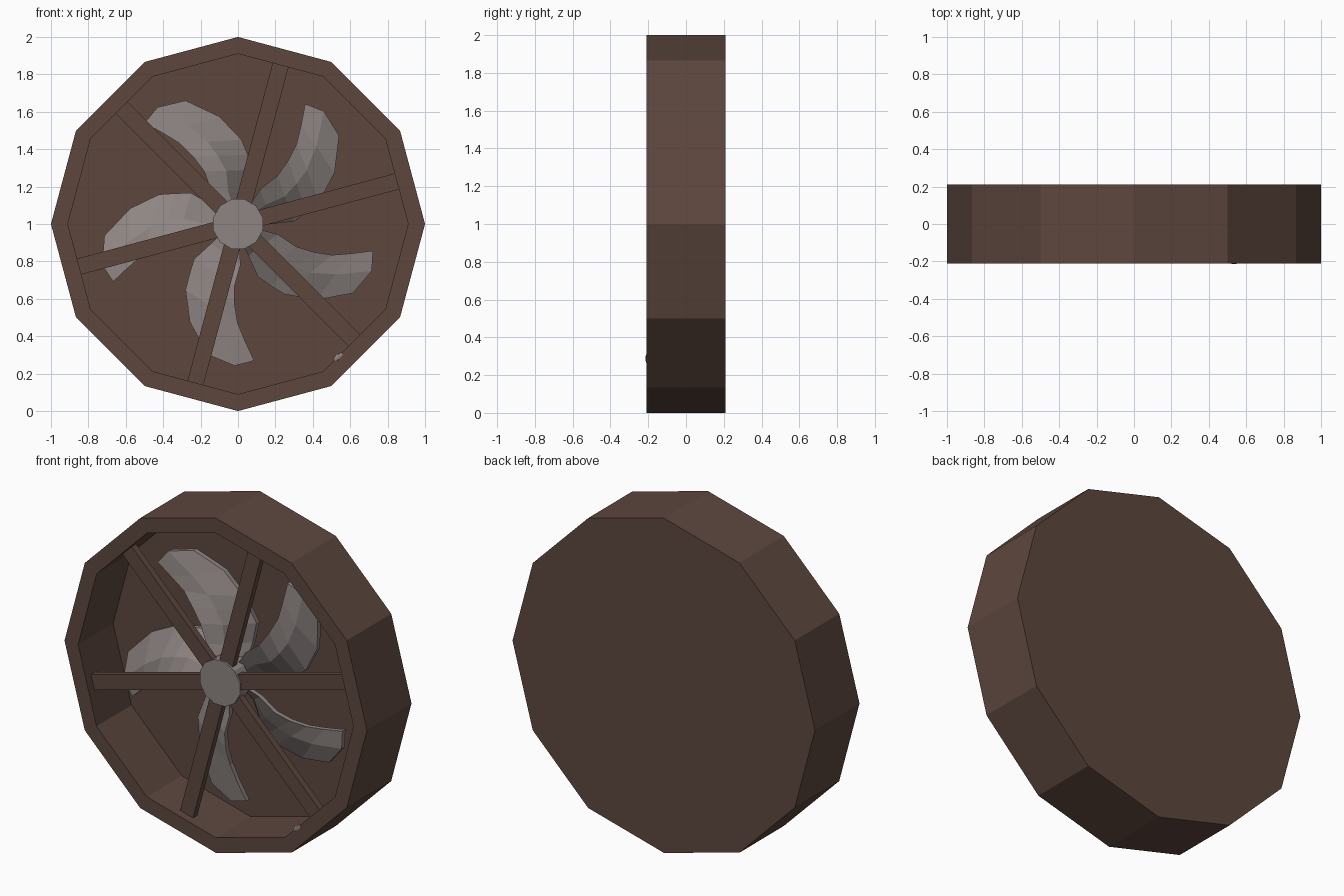
import bpy, bmesh, math
from mathutils import Vector, Matrix

if "Cube" in bpy.data.objects:
    bpy.data.objects.remove(bpy.data.objects["Cube"])

def material(name, rgb):
    m = bpy.data.materials.new(name)
    m.diffuse_color = (*rgb, 1)
    m.use_nodes = True
    m.node_tree.nodes["Principled BSDF"].inputs["Base Color"].default_value = m.diffuse_color
    return m

BROWN = material("dark_brown", (0.109, 0.062, 0.048))
GREY = material("warm_grey", (0.27, 0.235, 0.225))

def finish(name, bm, mat):
    bmesh.ops.recalc_face_normals(bm, faces=bm.faces)
    me = bpy.data.meshes.new(name)
    bm.to_mesh(me)
    bm.free()
    me.materials.append(mat)
    ob = bpy.data.objects.new(name, me)
    bpy.context.collection.objects.link(ob)
    return ob

def ring(bm, r, y, n=12, off=0.0):
    return [bm.verts.new((r * math.cos(off + math.tau * i / n), y,
                          1 + r * math.sin(off + math.tau * i / n))) for i in range(n)]

def lathe(name, profile, mat, n=12, off=0.0):
    """Sweep (radius, y) points round the fan axis and cap both ends."""
    bm = bmesh.new()
    rings = [ring(bm, r, y, n, off) for r, y in profile]
    for a, b in zip(rings, rings[1:]):
        for i in range(n):
            j = (i + 1) % n
            bm.faces.new((a[i], a[j], b[j], b[i]))
    bm.faces.new(rings[0])
    bm.faces.new(rings[-1])
    return finish(name, bm, mat)

# Twelve-sided housing: closed back, open front
lathe("housing", [(1, 0.21), (1, -0.21), (0.91, -0.21), (0.91, 0.12)], BROWN)

# Hub with a thinner axle reaching the back plate
lathe("hub", [(0.137, -0.172), (0.137, -0.08), (0.1, -0.08), (0.1, 0.03),
              (0.05, 0.03), (0.05, 0.13)], GREY, 12, math.pi / 12)

# Six guard spokes
for k in range(6):
    bm = bmesh.new()
    bmesh.ops.create_cube(bm, size=1)
    bmesh.ops.scale(bm, vec=(0.79, 0.04, 0.088), verts=bm.verts)
    bmesh.ops.translate(bm, vec=(0.49, -0.14, 0), verts=bm.verts)
    bmesh.ops.rotate(bm, matrix=Matrix.Rotation(-math.radians(15 + 60 * k), 3, 'Y'), verts=bm.verts)
    bmesh.ops.translate(bm, vec=(0, 0, 1), verts=bm.verts)
    finish(f"guard_spoke_{k + 1}", bm, BROWN)

# Blade stations: leading edge (x, y, z) and trailing edge (x, y, z)
STATIONS = [
    ((-0.06, -0.09, 0.07), (0.04, 0.03, 0.07)),
    ((-0.14, -0.10, 0.17), (0.055, 0.06, 0.17)),
    ((-0.18, -0.10, 0.28), (0.080, 0.06, 0.29)),
    ((-0.24, -0.09, 0.36), (0.052, 0.04, 0.37)),
    ((-0.31, -0.07, 0.43), (0.020, 0.02, 0.45)),
    ((-0.40, -0.06, 0.485), (-0.10, 0.01, 0.575)),
    ((-0.50, -0.045, 0.54), (-0.28, -0.02, 0.66)),
]

def blade(name, angle):
    bm = bmesh.new()
    fronts, backs = [], []
    for s, (l, t) in enumerate(STATIONS):
        l, t = Vector(l), Vector(t)
        mid = l.lerp(t, 0.45) + Vector((0, -0.025, 0))
        if s == len(STATIONS) - 1:          # rounded tip
            mid += Vector((-0.03, 0.015, 0.03))
        row = [l, mid, t]
        fronts.append([bm.verts.new(p) for p in row])
        backs.append([bm.verts.new(p + Vector((0, 0.028, 0))) for p in row])
    n = len(STATIONS)
    for s in range(n - 1):
        for g in (fronts, backs):
            for c in (0, 1):
                bm.faces.new((g[s][c], g[s][c + 1], g[s + 1][c + 1], g[s + 1][c]))
        for c in (0, 2):
            bm.faces.new((fronts[s][c], fronts[s + 1][c], backs[s + 1][c], backs[s][c]))
    for s in (0, n - 1):
        for c in (0, 1):
            bm.faces.new((fronts[s][c], fronts[s][c + 1], backs[s][c + 1], backs[s][c]))
    bmesh.ops.rotate(bm, matrix=Matrix.Rotation(-angle, 3, 'Y'), verts=bm.verts)
    bmesh.ops.translate(bm, vec=(0, 0, 1), verts=bm.verts)
    finish(name, bm, GREY)

# Five swept blades
for k in range(5):
    blade(f"fan_blade_{k + 1}", k * math.tau / 5)

# Small grey chip on the lower right of the rim
bm = bmesh.new()
bmesh.ops.create_icosphere(bm, subdivisions=1, radius=1)
bmesh.ops.scale(bm, vec=(0.036, 0.008, 0.018), verts=bm.verts)
bmesh.ops.rotate(bm, matrix=Matrix.Rotation(-math.radians(42), 3, 'Y'), verts=bm.verts)
bmesh.ops.translate(bm, vec=(0.535, -0.207, 0.288), verts=bm.verts)
finish("rim_chip", bm, GREY)
